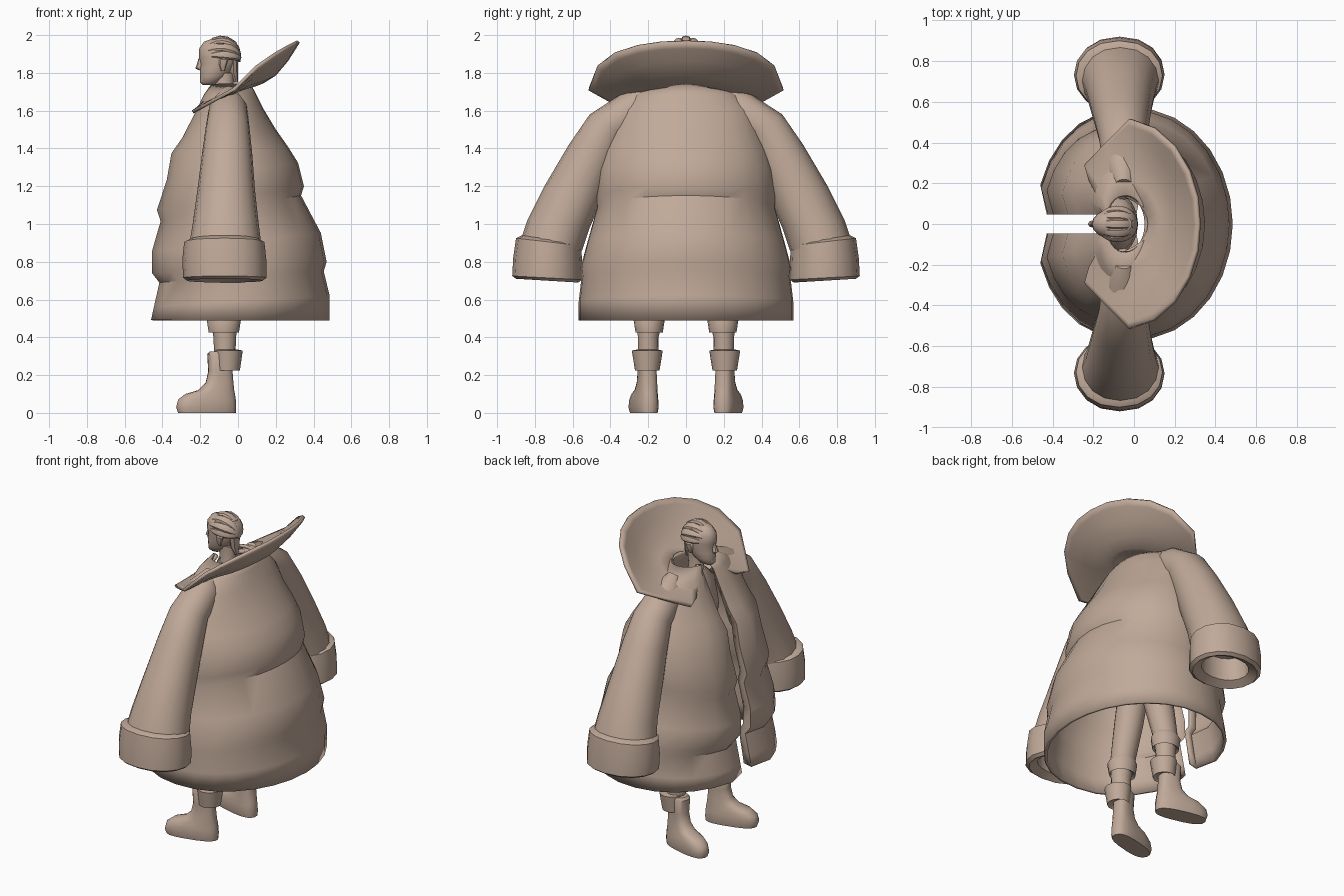
import bpy, bmesh, math
from mathutils import Vector, Matrix

if "Cube" in bpy.data.objects:
    bpy.data.objects.remove(bpy.data.objects["Cube"])

tan = bpy.data.materials.new("warm_tan")
tan.diffuse_color = (0.53, 0.40, 0.32, 1)
tan.use_nodes = True
tan.node_tree.nodes["Principled BSDF"].inputs["Base Color"].default_value = tan.diffuse_color


def loft(name, rings, closed=True, caps=(True, True), mirror=False, thick=0, angle=40):
    """Skin a list of equal-length point rings."""
    bm = bmesh.new()
    rows = [[bm.verts.new(p) for p in r] for r in rings]
    n = len(rows[0])
    for a, b in zip(rows, rows[1:]):
        for i in range(n if closed else n - 1):
            j = (i + 1) % n
            bm.faces.new((a[i], a[j], b[j], b[i]))
    if closed:
        if caps[0]:
            bm.faces.new(rows[0])
        if caps[1]:
            bm.faces.new(rows[-1])
    bmesh.ops.recalc_face_normals(bm, faces=bm.faces)
    me = bpy.data.meshes.new(name)
    bm.to_mesh(me)
    bm.free()
    ob = bpy.data.objects.new(name, me)
    bpy.context.collection.objects.link(ob)
    me.materials.append(tan)
    if thick:
        m = ob.modifiers.new("thickness", 'SOLIDIFY')
        m.thickness, m.offset = thick, 0
    if mirror:
        m = ob.modifiers.new("mirror", 'MIRROR')
        m.use_axis = (False, True, False)
    bpy.ops.object.select_all(action='DESELECT')
    ob.select_set(True)
    bpy.context.view_layer.objects.active = ob
    bpy.ops.object.shade_smooth_by_angle(angle=math.radians(angle))
    return ob


def spow(v, p):
    return math.copysign(abs(v) ** p, v)


def oval(x0, x1, y, ry, z, n=16, p=1.0):
    """Horizontal ring spanning x0..x1."""
    c, r = (x0 + x1) / 2, (x1 - x0) / 2
    return [Vector((c + r * spow(math.cos(t), p), y + ry * spow(math.sin(t), p), z))
            for t in (2 * math.pi * i / n for i in range(n))]


# Coat: open at the front (-x), padded folds higher at the back
# front z, back z, front x, back x, half width
coat = [(.49, .49, .476, .476, .56), (.56, .62, .46, .476, .56), (.69, .75, .43, .445, .545),
        (.74, .80, .47, .46, .55), (.85, .95, .47, .43, .515), (1.01, 1.15, .42, .325, .465),
        (1.07, 1.20, .44, .34, .475), (1.23, 1.32, .386, .31, .46), (1.37, 1.40, .36, .26, .43),
        (1.45, 1.50, .30, .19, .39), (1.60, 1.60, .22, .13, .35), (1.68, 1.68, .18, .09, .27),
        (1.735, 1.735, .14, .06, .14)]
rings = []
for zf, zb, xf, xb, w in coat:
    c, r, row = (xb - xf) / 2, (xb + xf) / 2, []
    for i in range(25):
        t = math.radians(-160 + 320 * i / 24)
        p = 0.85 if math.cos(t) < 0 else 1.0
        k = (1 - math.cos(t)) / 2
        row.append(Vector((c + r * spow(math.cos(t), p), w * math.sin(t), zb + (zf - zb) * k)))
    # rolled front edges
    x, z = -xf * 0.89, row[0].z
    for s, end in ((-1, 0), (1, len(row))):
        row.insert(end if s < 0 else len(row), Vector((x, s * min(.055, w * .3), z)))
    x *= 0.86
    row.insert(0, Vector((x, -min(.075, w * .4), z)))
    row.append(Vector((x, min(.075, w * .4), z)))
    rings.append(row)
loft("coat_body", rings, closed=False, thick=0.018)


def tilted(x0, x1, yi, zi, yo, zo, n=16):
    """Sleeve ring between an inner and an outer edge point."""
    c, r = (x0 + x1) / 2, (x1 - x0) / 2
    out = []
    for i in range(n):
        t = 2 * math.pi * i / n
        k = (1 - math.cos(t)) / 2
        out.append(Vector((c + r * spow(math.sin(t), .9), yi + (yo - yi) * k, zi + (zo - zi) * k)))
    return out


# Sleeves
loft("sleeve", [tilted(-.10, .0, .12, 1.62, .22, 1.73), tilted(-.155, .05, .22, 1.52, .34, 1.69),
                tilted(-.17, .06, .32, 1.46, .51, 1.58), tilted(-.19, .075, .37, 1.33, .62, 1.42),
                tilted(-.215, .09, .43, 1.16, .75, 1.20), tilted(-.24, .11, .51, .98, .84, 1.02),
                tilted(-.26, .125, .55, .86, .88, .90)], mirror=True, caps=(True, False))
# Turned-up cuffs with a hollow opening
loft("sleeve_cuff", [tilted(-.25, .11, .57, .90, .87, .94), tilted(-.285, .14, .555, .885, .90, .925),
                     tilted(-.295, .15, .55, .80, .915, .82), tilted(-.29, .15, .55, .705, .92, .725),
                     tilted(-.27, .13, .57, .69, .90, .71), tilted(-.22, .08, .62, .72, .85, .735),
                     tilted(-.21, .07, .62, .86, .84, .88)], mirror=True)

# Wide dished collar, horseshoe shaped
outer = [(.32, 0), (.31, .13), (.27, .26), (.20, .38), (.10, .47), (-.02, .515),
         (-.13, .405), (-.24, .29), (-.215, .21)]
inner = [(.07, 0), (.065, .03), (.05, .06), (.03, .09), (0, .11), (-.04, .13),
         (-.08, .145), (-.13, .14), (-.17, .12)]


def both(pts):
    return [(x, -y) for x, y in pts[:0:-1]] + pts


rows = []
for k in (0, .25, .5, .75, .92, 1):
    row = []
    for (xo, yo), (xi, yi) in zip(both(outer), both(inner)):
        zo = 1.75 + .9 * xo - .7 * xo * xo if xo > 0 else 1.725 + .55 * xo
        zi = 1.715 + .35 * xi
        dip = -.06 * math.sin(math.pi * k) * max(0, min(1, (xo + .1) * 3))
        row.append(Vector((xi + (xo - xi) * k, yi + (yo - yi) * k, zi + (zo - zi) * k + dip)))
    rows.append(row)
loft("collar", rows, closed=False, thick=0.018)

# Slim torso and neck inside the coat
loft("torso", [oval(-.15, .0, 0, .10, .86), oval(-.17, .02, 0, .14, .95), oval(-.16, .01, 0, .11, 1.15),
               oval(-.19, .02, 0, .15, 1.45), oval(-.16, .01, 0, .13, 1.62), oval(-.13, -.02, 0, .05, 1.69)])
loft("neck", [oval(-.13, -.02, 0, .055, 1.64, 12), oval(-.12, -.025, 0, .04, 1.70, 12),
              oval(-.13, -.02, 0, .045, 1.80, 12)])

# Head
loft("head", [oval(-.185, -.13, 0, .02, 1.735), oval(-.20, -.10, 0, .042, 1.75),
              oval(-.20, -.06, 0, .058, 1.78), oval(-.203, -.03, 0, .066, 1.82),
              oval(-.198, -.01, 0, .07, 1.85), oval(-.207, 0, 0, .073, 1.88),
              oval(-.205, .0, 0, .072, 1.93), oval(-.18, -.01, 0, .055, 1.965),
              oval(-.14, -.05, 0, .02, 1.98)])
loft("nose", [oval(-.21, -.19, 0, .008, 1.875, 8), oval(-.218, -.18, 0, .011, 1.845, 8),
              oval(-.226, -.18, 0, .018, 1.825, 8), oval(-.21, -.18, 0, .012, 1.815, 8)])
loft("ear", [oval(-.09, -.07, .066, .008, 1.81, 8), oval(-.10, -.06, .072, .014, 1.84, 8),
             oval(-.10, -.05, .074, .016, 1.87, 8), oval(-.09, -.06, .07, .008, 1.885, 8)], mirror=True)

# Swept-back hair strands
for i, phi in enumerate((-78, -52, -26, 0, 26, 52, 78)):
    f = math.radians(phi)
    up, side = Vector((0, math.sin(f), math.cos(f))), Vector((0, math.cos(f), -math.sin(f)))
    start = 155 - abs(phi) * .45
    rings = []
    for j in range(9):
        t = math.radians(start + (-12 - start) * j / 8)
        h = .073 + .03 * math.cos(f)
        c = Vector((-.09, 0, 1.88)) + Vector((.098 * math.cos(t), 0, 0)) + up * h * math.sin(t)
        rad = Vector((math.cos(t), 0, 0)) + up * math.sin(t)
        s = .35 + .65 * math.sin(math.pi * (j + .4) / 8.8)
        rings.append([c + rad * .015 * s * math.cos(a) + side * .025 * s * math.sin(a)
                      for a in (math.pi * q / 4 for q in range(8))])
    loft("hair_strand_%d" % i, rings)
# Lock of hair at the nape
loft("nape_lock", [oval(-.05, .0, 0, .045, 1.87, 8), oval(-.045, .0, 0, .035, 1.80, 8),
                   oval(-.02, .0, 0, .01, 1.75, 8)])

# Legs, knee wraps and boots
loft("leg", [oval(-.125, -.015, .20, .055, .28), oval(-.13, -.01, .20, .055, .40),
             oval(-.15, .0, .19, .07, .52), oval(-.16, .01, .14, .085, .72),
             oval(-.16, .02, .09, .09, .92)], mirror=True)
loft("trouser_hem", [oval(-.13, -.01, .195, .05, .44), oval(-.155, .005, .195, .072, .425),
                     oval(-.165, .015, .195, .082, .49), oval(-.15, .0, .19, .07, .52)], mirror=True)
loft("shin_band", [oval(-.12, -.01, .205, .05, .24), oval(-.12, .01, .205, .065, .225),
                   oval(-.125, .025, .205, .082, .33), oval(-.12, .0, .205, .055, .335)], mirror=True)
boot = [(0, -.325, -.01, .058), (.03, -.335, -.008, .065), (.07, -.325, -.01, .062),
        (.10, -.285, -.015, .058), (.12, -.215, -.02, .054), (.16, -.172, -.025, .05),
        (.22, -.158, -.03, .047), (.31, -.163, -.03, .053), (.325, -.15, -.04, .045)]
turn = (Matrix.Translation((-.07, .2, 0)) @ Matrix.Rotation(math.radians(-14), 4, 'Z')
        @ Matrix.Translation((.07, -.2, 0)))
loft("boot", [[turn @ v for v in oval(a, b, .2, w, z, 18, .75)] for z, a, b, w in boot], mirror=True)
